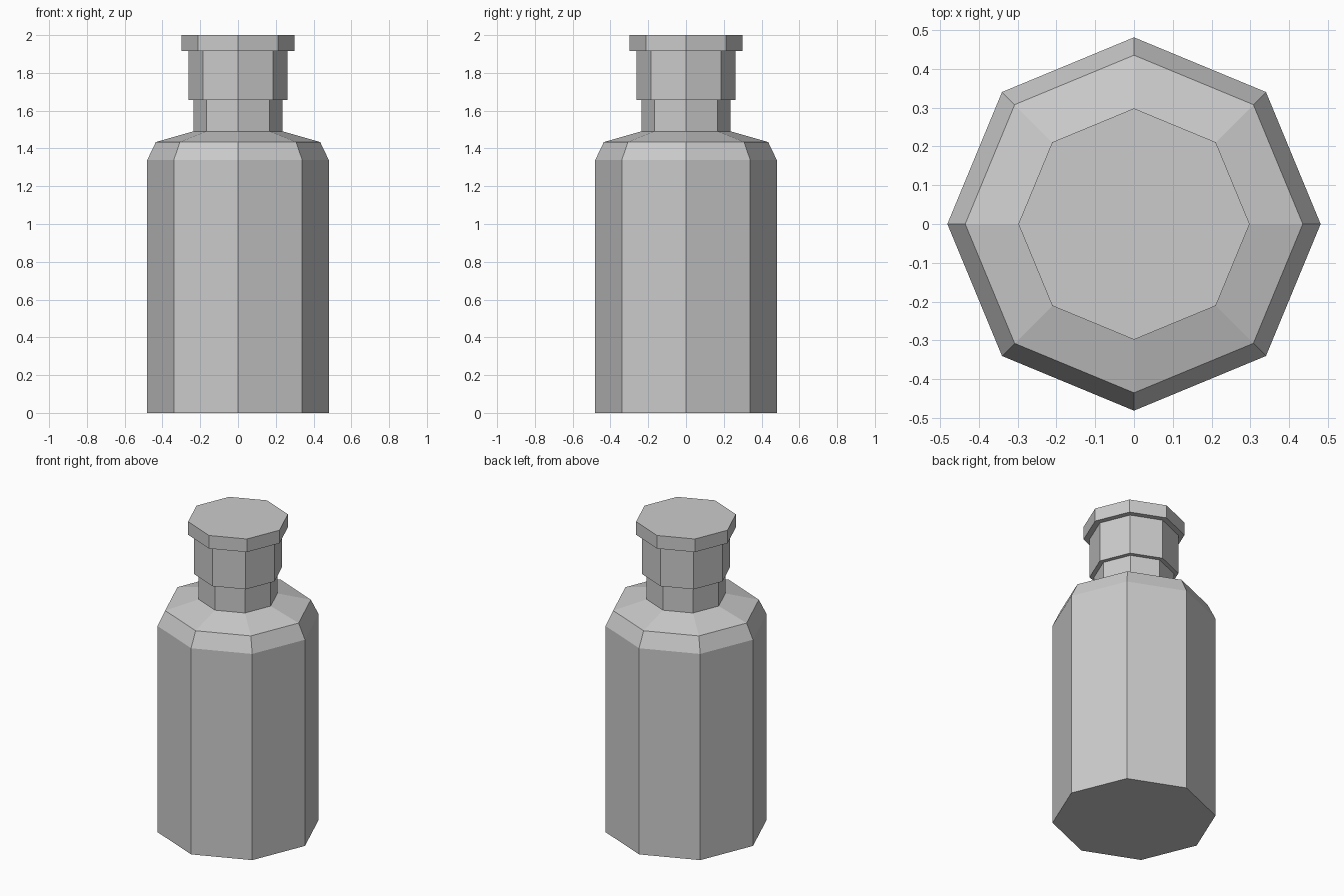
import bpy, bmesh
from math import cos, sin, tau

if "Cube" in bpy.data.objects:
    bpy.data.objects.remove(bpy.data.objects["Cube"])

SIDES = 8


def lathe(name, profile, cap_bottom=False, cap_top=False):
    """Revolve (radius, z) points into a flat-faced eight-sided part."""
    bm = bmesh.new()
    rings = [[bm.verts.new((r * cos(tau * i / SIDES), r * sin(tau * i / SIDES), z))
              for i in range(SIDES)] for r, z in profile]
    for low, high in zip(rings, rings[1:]):
        for i in range(SIDES):
            j = (i + 1) % SIDES
            bm.faces.new((low[i], low[j], high[j], high[i]))
    if cap_bottom:
        bm.faces.new(rings[0][::-1])
    if cap_top:
        bm.faces.new(rings[-1])
    mesh = bpy.data.meshes.new(name)
    bm.to_mesh(mesh)
    bm.free()
    obj = bpy.data.objects.new(name, mesh)
    bpy.context.collection.objects.link(obj)
    return obj


# Body, bevelled shoulder and neck
lathe("bottle", [(0.481, 0), (0.481, 1.338), (0.435, 1.434),
                 (0.235, 1.491), (0.235, 1.657)], cap_bottom=True)

# Wider collar and top rim, starting at the neck edge
lathe("stopper", [(0.235, 1.657), (0.262, 1.657), (0.262, 1.915),
                  (0.298, 1.915), (0.298, 2.0)], cap_top=True)
